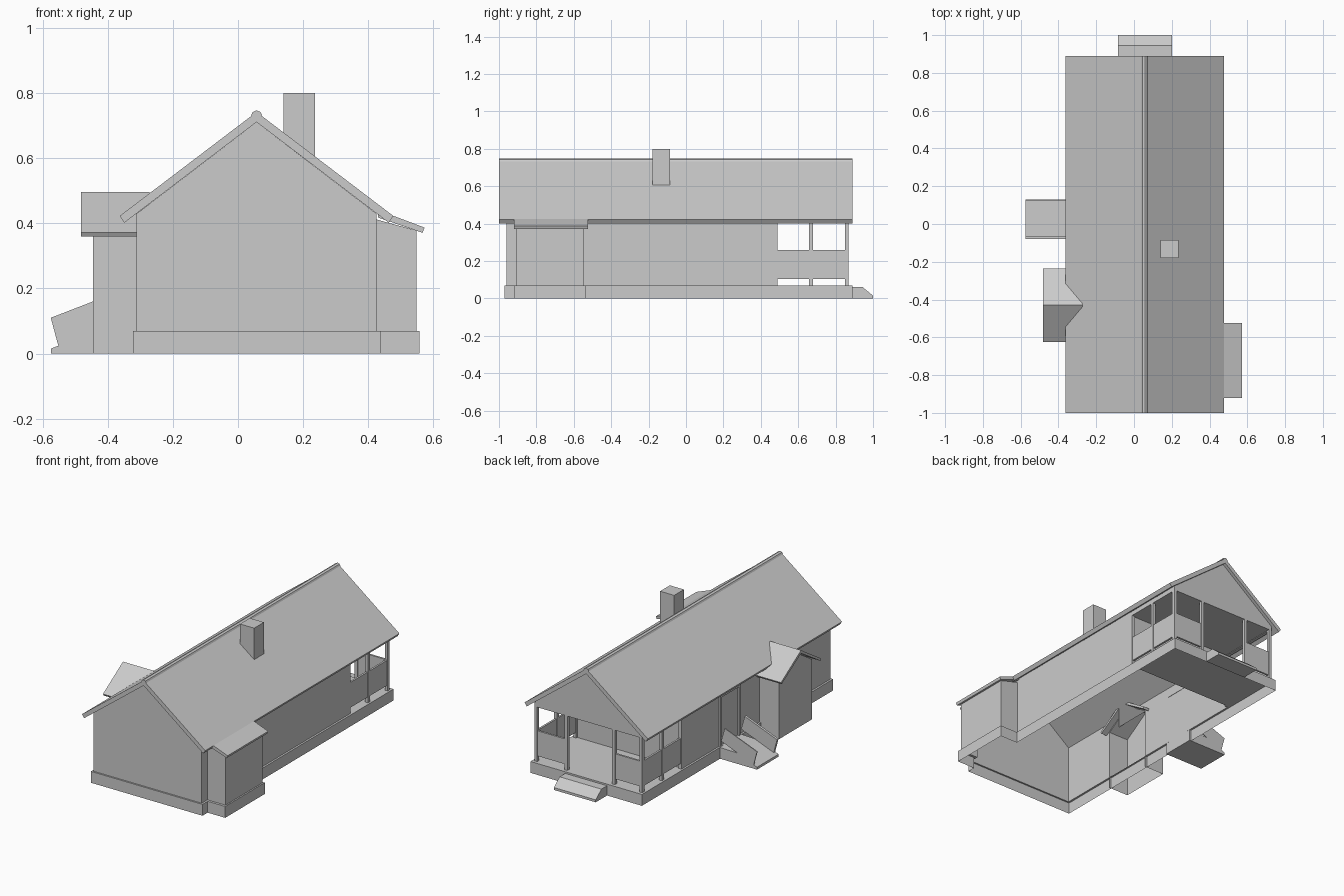
import bpy

if "Cube" in bpy.data.objects:
    bpy.data.objects.remove(bpy.data.objects["Cube"])

XL, XR, XC = -0.311, 0.425, 0.057      # wall planes and ridge line
YF, YP, YB = -0.96, 0.48, 0.87         # front wall, porch wall, porch back
FLOOR, EAVE, PEAK = 0.07, 0.43, 0.711


def sheet(name, polys):
    """Object made of separate flat polygons."""
    verts, faces = [], []
    for p in polys:
        faces.append(range(len(verts), len(verts) + len(p)))
        verts += p
    me = bpy.data.meshes.new(name)
    me.from_pydata(verts, [], [list(f) for f in faces])
    ob = bpy.data.objects.new(name, me)
    bpy.context.collection.objects.link(ob)
    return ob


def prism(name, profile, axis, a, b):
    """Closed prism: 2D profile extruded along x or y from a to b."""
    def put(t):
        return [(t, u, v) if axis == 'x' else (u, t, v) for u, v in profile]
    lo, hi = put(a), put(b)
    n = len(profile)
    me = bpy.data.meshes.new(name)
    faces = [list(range(n)), list(range(2 * n - 1, n - 1, -1))]
    faces += [[i, i + n, (i + 1) % n + n, (i + 1) % n] for i in range(n)]
    if (sum(profile[i][0] * profile[(i + 1) % n][1] - profile[(i + 1) % n][0] * profile[i][1]
            for i in range(n)) > 0) == (axis == 'x'):
        faces = [f[::-1] for f in faces]
    me.from_pydata(lo + hi, [], faces)
    ob = bpy.data.objects.new(name, me)
    bpy.context.collection.objects.link(ob)
    return ob


def box(name, x0, x1, y0, y1, z0, z1):
    return prism(name, [(x0, z0), (x1, z0), (x1, z1), (x0, z1)], 'y', y0, y1)


def wall(p, q, z0, z1, z2=None):
    """Vertical quad from p to q; the top goes from z1 to z2."""
    return [(*p, z0), (*q, z0), (*q, z1 if z2 is None else z2), (*p, z1)]


# Plinth: outer skirt and a narrow ledge, open underneath
outer = [(-.323, -.97), (.437, -.97), (.437, -.92), (.557, -.92),
         (.557, -.535), (.437, -.535), (.437, .89), (-.323, .89)]
inner = [(XL, YF), (XR, YF), (XR, -.905), (.548, -.905),
         (.548, -.545), (XR, -.545), (XR, YB), (XL, YB)]
polys = []
for i in range(8):
    j = (i + 1) % 8
    polys.append(wall(outer[i], outer[j], 0, FLOOR))
    polys.append([(*outer[i], FLOOR), (*outer[j], FLOOR), (*inner[j], FLOOR), (*inner[i], FLOOR)])
sheet("plinth", polys)

# House walls
sheet("front_gable_wall", [[(XL, YF, FLOOR), (XR, YF, FLOOR), (XR, YF, EAVE),
                            (XC, YF, PEAK), (XL, YF, EAVE)]])
sheet("right_wall", [wall((XR, YF), (XR, -.905), FLOOR, EAVE),
                     wall((XR, -.905), (XR, -.545), .41, EAVE),
                     wall((XR, -.545), (XR, YP), FLOOR, EAVE)])
sheet("left_wall", [wall((XL, YP), (XL, -.27), FLOOR, EAVE),
                    [(XL, -.27, .37), (XL, -.36, EAVE), (XL, -.27, EAVE)],
                    [(XL, -.59, .37), (XL, -.59, EAVE), (XL, -.50, EAVE)],
                    wall((XL, -.59), (XL, YF), FLOOR, EAVE)])
sheet("porch_inner_wall", [wall((XR, YP), (XL, YP), FLOOR, .41)])

# Main roof, ridge cap and chimney
prism("main_roof", [(-.363, .423), (XC, .742), (.477, .423), (.463, .402),
                    (XC, PEAK), (-.349, .402)], 'y', -1, .89)
prism("ridge_cap", [(.04, .732), (.045, .742), (XC, .747), (.069, .742),
                    (.074, .732), (XC, .728)], 'y', -1, .89)
box("chimney", .14, .236, -.18, -.085, .58, .80)

# Right bay with lean-to roof
sheet("bay_walls", [wall(inner[2], inner[3], FLOOR, .412, .378),
                    wall(inner[3], inner[4], FLOOR, .378),
                    wall(inner[4], inner[5], FLOOR, .378, .412)])
prism("bay_roof", [(.43, .436), (.475, .424), (.573, .387), (.567, .371), (.43, .418)],
      'y', -.92, -.525)

# Left entrance vestibule with gable roof
sheet("vestibule_walls", [
    wall((XL, -.27), (-.445, -.27), 0, .37),
    [(-.445, -.27, 0), (-.445, -.59, 0), (-.445, -.59, .37), (-.445, -.43, .474), (-.445, -.27, .37)],
    wall((-.445, -.59), (XL, -.59), 0, .37)])
prism("vestibule_roof", [(-.235, .372), (-.43, .497), (-.625, .372), (-.618, .36),
                         (-.43, .478), (-.242, .36)], 'x', -.483, -.272)

# Left door with frame
for y in (-.072, .108):
    box("door_post", XL - .01, XL + .002, y, y + .014, FLOOR, .41)
box("door_head", XL - .01, XL + .002, -.072, .122, .37, .385)

# Left stoop: sloping ramp with two slanted side panels
prism("side_ramp", [(-.575, 0), (XL, 0), (XL, .07), (-.445, .066), (-.575, .015)], 'y', -.08, .13)
for y in (-.08, .124):
    prism("ramp_panel", [(-.552, .024), (-.445, .066), (-.33, .11), (-.355, .195), (-.575, .11)],
          'y', y, y + (.015 if y < 0 else .006))

# Back porch: floor, ceiling, gable and steps
sheet("porch_floor", [[(XL, YP, FLOOR), (XR, YP, FLOOR), (XR, YB, FLOOR), (XL, YB, FLOOR)]])
sheet("porch_ceiling", [[(XL, YP, .405), (XL, YB, .405), (XR, YB, .405), (XR, YP, .405)]])
sheet("porch_gable", [[(XR, YB, .405), (XL, YB, .405), (XL, YB, EAVE), (XC, YB, PEAK), (XR, YB, EAVE)]])
prism("back_steps", [(.89, 0), (1.0, 0), (1.0, .015), (.945, .06), (.89, .06)], 'x', -.085, .2)

# Porch posts and rail panels
T = .02
for x in (XL, XR - T):
    box("porch_eave_fascia", x, x + T, YP, YB, .402, EAVE)
    for y in (.47, .658, YB - T):
        box("porch_side_post", x, x + T, y, y + T, FLOOR, .405)
    box("porch_side_panel", x + .004, x + T - .004, YP, YB - .005, .103, .258)
for x in (-.125, .2):
    box("porch_back_post", x, x + T, YB - T, YB, FLOOR, .405)
for x0, x1 in ((XL + T, -.125), (.22, XR - T)):
    box("porch_back_panel", x0, x1, YB - .016, YB - .004, .103, .258)
